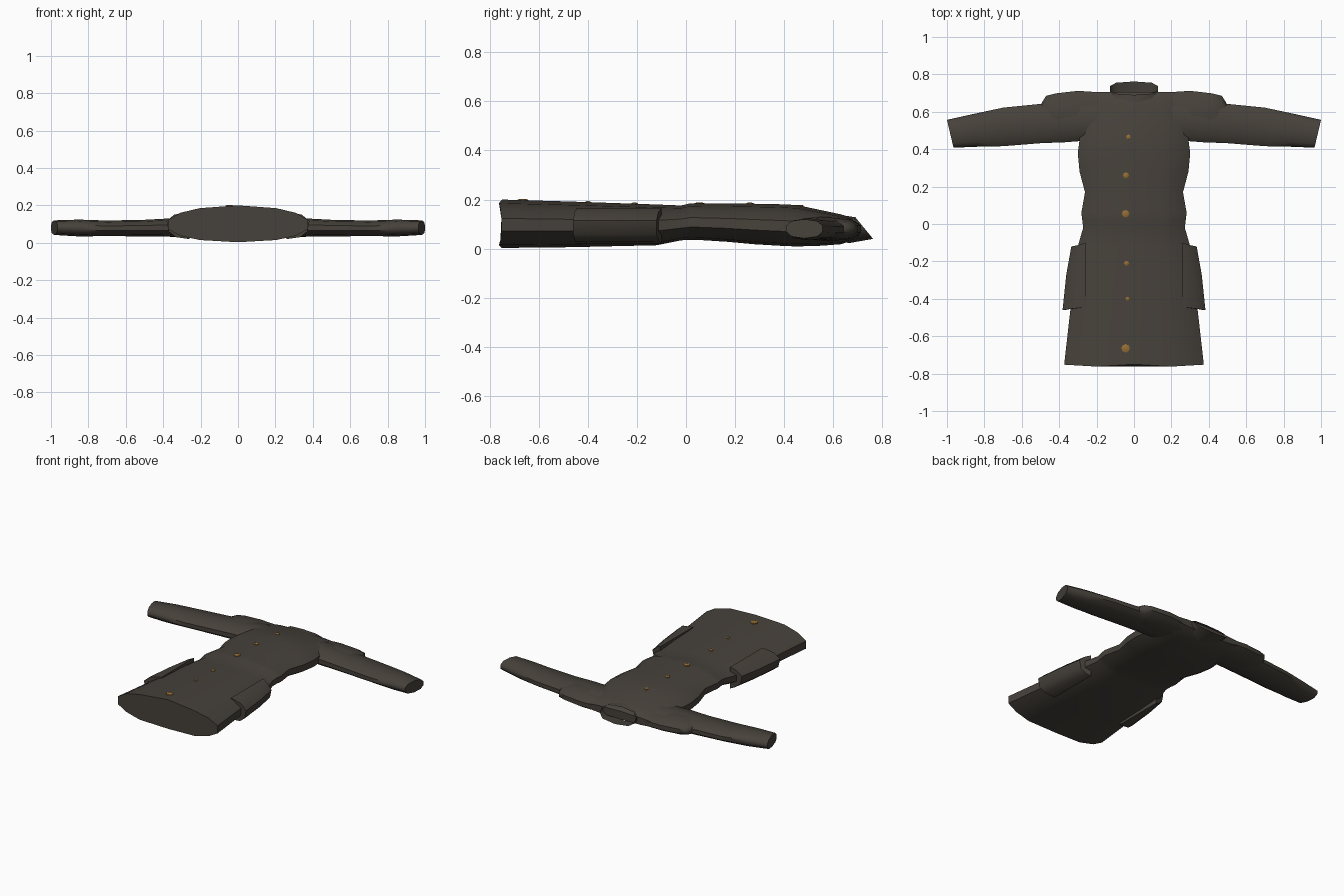
import bpy, bmesh, math
from mathutils import Vector

if "Cube" in bpy.data.objects:
    bpy.data.objects.remove(bpy.data.objects["Cube"])


def material(name, rgb):
    m = bpy.data.materials.new(name)
    m.diffuse_color = (*rgb, 1)
    m.use_nodes = True
    m.node_tree.nodes["Principled BSDF"].inputs["Base Color"].default_value = m.diffuse_color
    return m


CLOTH = material("dark brown cloth", (0.062, 0.053, 0.043))
BRASS = material("dull brass", (0.30, 0.155, 0.035))

# Flattened garment cross-section: (across, height) in -1..1
HALF = [(0, 1), (.53, .85), (.8, .6), (.97, .22), (.97, -.3), (.8, -.65), (.53, -.88)]
SECTION = HALF + [(0, -1)] + [(-a, b) for a, b in HALF[:0:-1]]
OVAL = [(math.sin(i * math.pi / 5), math.cos(i * math.pi / 5)) for i in range(10)]


def loft(name, rings, cap_start=True, cap_end=True, mat=CLOTH, mirror=False, angle=50):
    bm = bmesh.new()
    loops = [[bm.verts.new(p) for p in ring] for ring in rings]
    n = len(loops[0])
    for a, b in zip(loops, loops[1:]):
        for i in range(n):
            bm.faces.new((a[i], a[(i + 1) % n], b[(i + 1) % n], b[i]))
    if cap_start:
        bm.faces.new(loops[0])
    if cap_end:
        bm.faces.new(loops[-1][::-1])
    bmesh.ops.recalc_face_normals(bm, faces=bm.faces)
    me = bpy.data.meshes.new(name)
    bm.to_mesh(me)
    bm.free()
    ob = bpy.data.objects.new(name, me)
    bpy.context.collection.objects.link(ob)
    me.materials.append(mat)
    bpy.context.view_layer.objects.active = ob
    ob.select_set(True)
    bpy.ops.object.shade_smooth_by_angle(angle=math.radians(angle))
    ob.select_set(False)
    if mirror:
        mod = ob.modifiers.new("Mirror", 'MIRROR')
        mod.use_axis[0] = True
    return ob


# Coat body: (y, half width, bottom z, top z), from hem to shoulders
BODY = [(-.75, .385, .003, .2), (-.47, .352, .006, .192), (-.12, .31, .014, .18), (-.02, .28, .034, .176),
        (.02, .285, .036, .185), (.06, .29, .035, .184), (.17, .27, .028, .184), (.28, .3, .018, .183),
        (.38, .31, .012, .181), (.45, .3, .009, .178), (.55, .3, .012, .157), (.63, .3, .018, .14),
        (.67, .3, .03, .128), (.705, .29, .05, .105)]


def body_ring(y, w, lo, hi):
    mid, h = (lo + hi) / 2, (hi - lo) / 2
    dip = lambda a: -.012 * (1 - abs(abs(a) - .53) / .53) if y < -.7 else 0
    return [(a * w, y + dip(a), mid + b * h) for a, b in SECTION]


loft("coat_body", [body_ring(*r) for r in BODY])


# Sleeves and shoulder caps run outward along x: (x at rear, x at front, y low, y high, z low, z high)
def arm_ring(x_top, x_low, y0, y1, z0, z1):
    pts = []
    for a, b in OVAL:
        s = math.copysign(abs(a) ** .75, a) / .963
        pts.append(((x_top + x_low) / 2 + s * (x_top - x_low) / 2,
                    (y0 + y1) / 2 + s * (y1 - y0) / 2, (z0 + z1) / 2 + b * (z1 - z0) / 2))
    return pts


SLEEVE = [(.2, .2, .45, .66, .03, .135), (.37, .37, .437, .655, .034, .13), (.5, .5, .432, .642, .034, .123),
          (.7, .7, .416, .622, .036, .119), (.86, .84, .413, .588, .034, .124), (1.0, .965, .408, .557, .042, .12)]
loft("sleeve", [arm_ring(*r) for r in SLEEVE], mirror=True)

SHOULDER = [(.15, .15, .5, .702, .03, .12), (.3, .3, .45, .712, .03, .128), (.42, .4, .455, .698, .034, .128),
            (.47, .44, .47, .685, .042, .12), (.495, .47, .5, .645, .05, .112)]
loft("shoulder_cap", [arm_ring(*r) for r in SHOULDER], mirror=True)


# Standing collar: open ring, its rim slanting back and down
def collar_ring(w, y_front, y_back, z_front, z_back):
    pts = []
    for a, b in OVAL:
        t = (b + 1) / 2
        pts.append((math.copysign(abs(a) ** .6, a) * w, y_back + (y_front - y_back) * t, z_back + (z_front - z_back) * t))
    return pts


loft("collar", [collar_ring(.125, .60, .66, .142, .022), collar_ring(.132, .69, .762, .128, .04)],
     cap_start=False, cap_end=False)

# Hip pocket flaps: flattened pouches standing out at the sides of the skirt
def pocket_ring(y, x, slant):
    return [(.26, y, .165), (x - .04, y + slant * .6, .15), (x, y + slant, .115),
            (x - .012, y + slant, .06), (x - .05, y + slant * .5, .03), (.26, y, .02)]


loft("hip_pocket", [pocket_ring(-.1, .335, -.02), pocket_ring(-.27, .362, 0), pocket_ring(-.445, .382, -.015)],
     mirror=True)


# Front buttons, resting on the coat at its own height
def top_height(y):
    for (y0, _, _, h0), (y1, _, _, h1) in zip(BODY, BODY[1:]):
        if y0 <= y <= y1:
            return h0 + (h1 - h0) * (y - y0) / (y1 - y0)


BUTTONS = [(-.03, .465, .013), (-.043, .26, .016), (-.045, .055, .02),
           (-.04, -.21, .014), (-.035, -.4, .011), (-.045, -.665, .023)]
for x, y, r in BUTTONS:
    z = top_height(y)
    disc = [[(x + k * r * math.cos(i * math.pi / 4), y + k * r * math.sin(i * math.pi / 4), z + dz)
             for i in range(8)] for k, dz in ((1, -.006), (1, .001), (.6, .004))]
    loft("button", disc, mat=BRASS)
